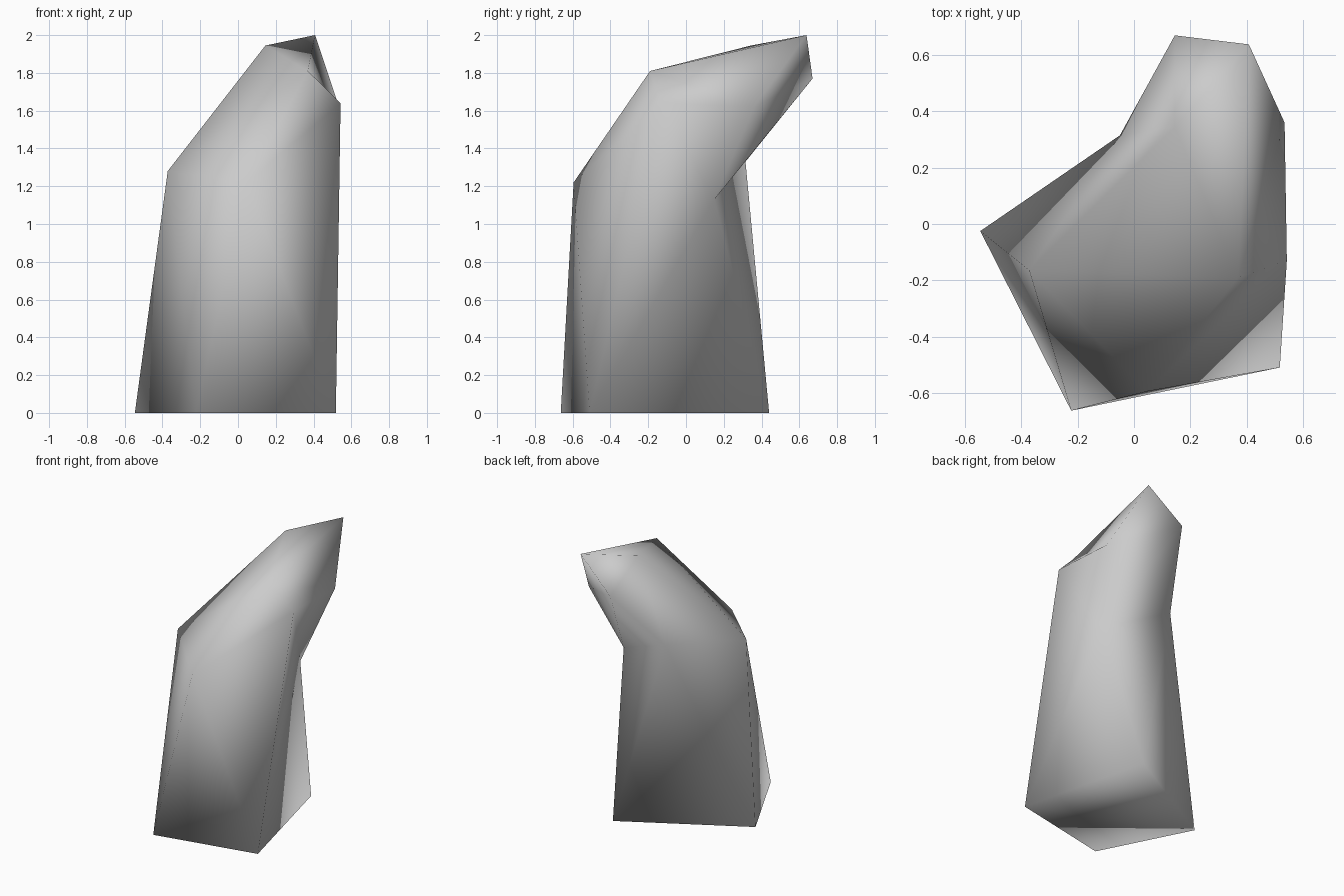
import bpy
import bmesh

default_cube = bpy.data.objects.get("Cube")
if default_cube:
    bpy.data.objects.remove(default_cube, do_unlink=True)


def make_material(name, colour):
    material = bpy.data.materials.new(name)
    material.use_nodes = True
    material.diffuse_color = colour
    material.node_tree.nodes["Principled BSDF"].inputs["Base Color"].default_value = colour
    return material


def build_faceted(name, corners, faces, material):
    """Build a closed smooth-shaded stone from lettered corners and face words."""
    bm = bmesh.new()
    verts = {letter: bm.verts.new(point) for letter, point in corners.items()}
    for word in faces.split():
        face = bm.faces.new([verts[letter] for letter in word])
        face.smooth = True
    bmesh.ops.recalc_face_normals(bm, faces=bm.faces[:])
    mesh = bpy.data.meshes.new(name)
    bm.to_mesh(mesh)
    bm.free()
    mesh.materials.append(material)
    stone = bpy.data.objects.new(name, mesh)
    bpy.context.collection.objects.link(stone)
    return stone


# Foot: four corners on the ground
foot = {
    "a": (-.546, -.025, 0),
    "b": (-.223, -.663, 0),
    "c": (.518, -.51, 0),
    "d": (.285, .44, 0),
}

# Waist: five corners where the stone bends backwards
waist = {
    "e": (-.372, -.165, 1.28),
    "f": (.045, -.595, 1.22),
    "g": (.543, -.13, 1.64),
    "h": (.40, .15, 1.13),
    "i": (-.05, .315, 1.33),
}

# Crown: four corners around the overhanging end, and its tip
crown = {
    "j": (.145, .345, 1.945),
    "k": (.37, -.19, 1.81),
    "l": (.535, .36, 1.62),
    "m": (.145, .67, 1.77),
    "n": (.408, .638, 2),
}

underside = "abcd "
lower_sides = "abe bfe bcf cgf chg cdh dih dai aei "
upper_sides = "eij ijm him hml ghl glk fgk fke ekj "
tip_faces = "jkn kln lmn mjn"

stone_grey = make_material("stone grey", (.6, .6, .6, 1))
build_faceted("leaning_rock", {**foot, **waist, **crown},
              underside + lower_sides + upper_sides + tip_faces, stone_grey)
